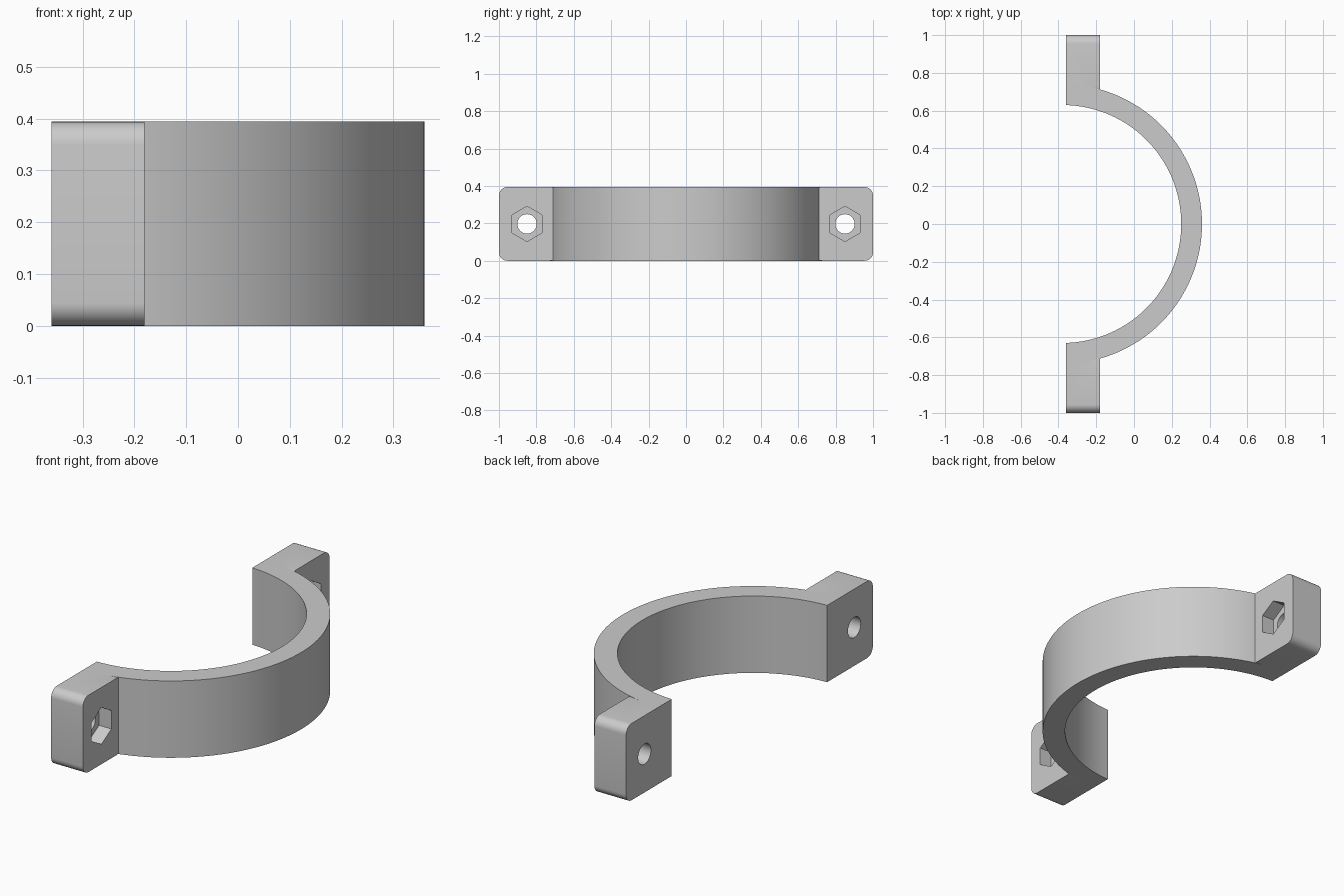
import bpy, bmesh
from math import acos, cos, sin, pi, radians
from mathutils import Matrix, Vector

old = bpy.data.objects.get("Cube")
if old:
    bpy.data.objects.remove(old, do_unlink=True)

HEIGHT = 0.394
BACK, FRONT = -0.36, -0.18        # tab thickness along x
CENTRE, INNER, OUTER = -0.38, 0.63, 0.74
BOLT_Y = 0.85

grey = bpy.data.materials.new("plain grey")
grey.use_nodes = True
grey.diffuse_color = (0.6, 0.6, 0.6, 1)
grey.node_tree.nodes["Principled BSDF"].inputs["Base Color"].default_value = grey.diffuse_color


def prism(name, outline, direction):
    """Extrude a closed outline of 3D points along a direction."""
    bm = bmesh.new()
    face = bm.faces.new([bm.verts.new(p) for p in outline])
    new = bmesh.ops.extrude_face_region(bm, geom=[face])["geom"]
    verts = [v for v in new if isinstance(v, bmesh.types.BMVert)]
    bmesh.ops.translate(bm, verts=verts, vec=Vector(direction))
    bmesh.ops.recalc_face_normals(bm, faces=bm.faces)
    mesh = bpy.data.meshes.new(name)
    bm.to_mesh(mesh)
    bm.free()
    mesh.materials.append(grey)
    obj = bpy.data.objects.new(name, mesh)
    bpy.context.collection.objects.link(obj)
    return obj


def arc(radius, steps=72):
    """Arc whose ends lie on the flat mating plane."""
    end = acos((BACK - CENTRE) / radius)
    angles = [end * (2 * i / steps - 1) for i in range(steps + 1)]
    return [(CENTRE + radius * cos(a), radius * sin(a), 0) for a in angles]


def polygon(x, y, radius, sides):
    """Regular polygon facing x, with a corner at the top."""
    return [(x, y + radius * sin(2 * pi * i / sides),
             HEIGHT / 2 + radius * cos(2 * pi * i / sides)) for i in range(sides)]


def rounded_tab(side, near=0.682, far=1.0, r=0.045, steps=8):
    """Rounded rectangle in the y-z plane."""
    corners = [(far - r, HEIGHT - r), (near + r, HEIGHT - r), (near + r, r), (far - r, r)]
    return [(BACK, side * (y + r * cos(a)), z + r * sin(a))
            for k, (y, z) in enumerate(corners)
            for a in [pi / 2 * (k + i / steps) for i in range(steps + 1)]]


def combine(target, other, operation):
    mod = target.modifiers.new(other.name, 'BOOLEAN')
    mod.operation = operation
    mod.solver = 'EXACT'
    mod.object = other
    other.hide_render = True
    other.hide_set(True)


# Half-ring band
clamp = prism("half_clamp", arc(OUTER) + arc(INNER)[::-1], (0, 0, HEIGHT))

# Bolt tabs with through holes and hexagonal nut pockets
helpers = []
for side, label in ((-1, "front"), (1, "back")):
    tab = prism(label + "_tab", rounded_tab(side), (FRONT - BACK, 0, 0))
    hole = prism(label + "_bolt_hole", polygon(BACK - 0.1, side * BOLT_Y, 0.052, 32), (0.4, 0, 0))
    pocket = prism(label + "_nut_pocket", polygon(FRONT - 0.07, side * BOLT_Y, 0.094, 6), (0.2, 0, 0))
    combine(clamp, tab, 'UNION')
    combine(clamp, hole, 'DIFFERENCE')
    combine(clamp, pocket, 'DIFFERENCE')
    helpers += [tab, hole, pocket]

# Bake the booleans and remove the helpers
bpy.context.view_layer.update()
graph = bpy.context.evaluated_depsgraph_get()
baked = bpy.data.meshes.new_from_object(clamp.evaluated_get(graph))
clamp.modifiers.clear()
clamp.data = baked
for helper in helpers:
    bpy.data.objects.remove(helper, do_unlink=True)

bpy.ops.object.select_all(action='DESELECT')
clamp.select_set(True)
bpy.context.view_layer.objects.active = clamp
bpy.ops.object.shade_smooth_by_angle(angle=radians(30))
